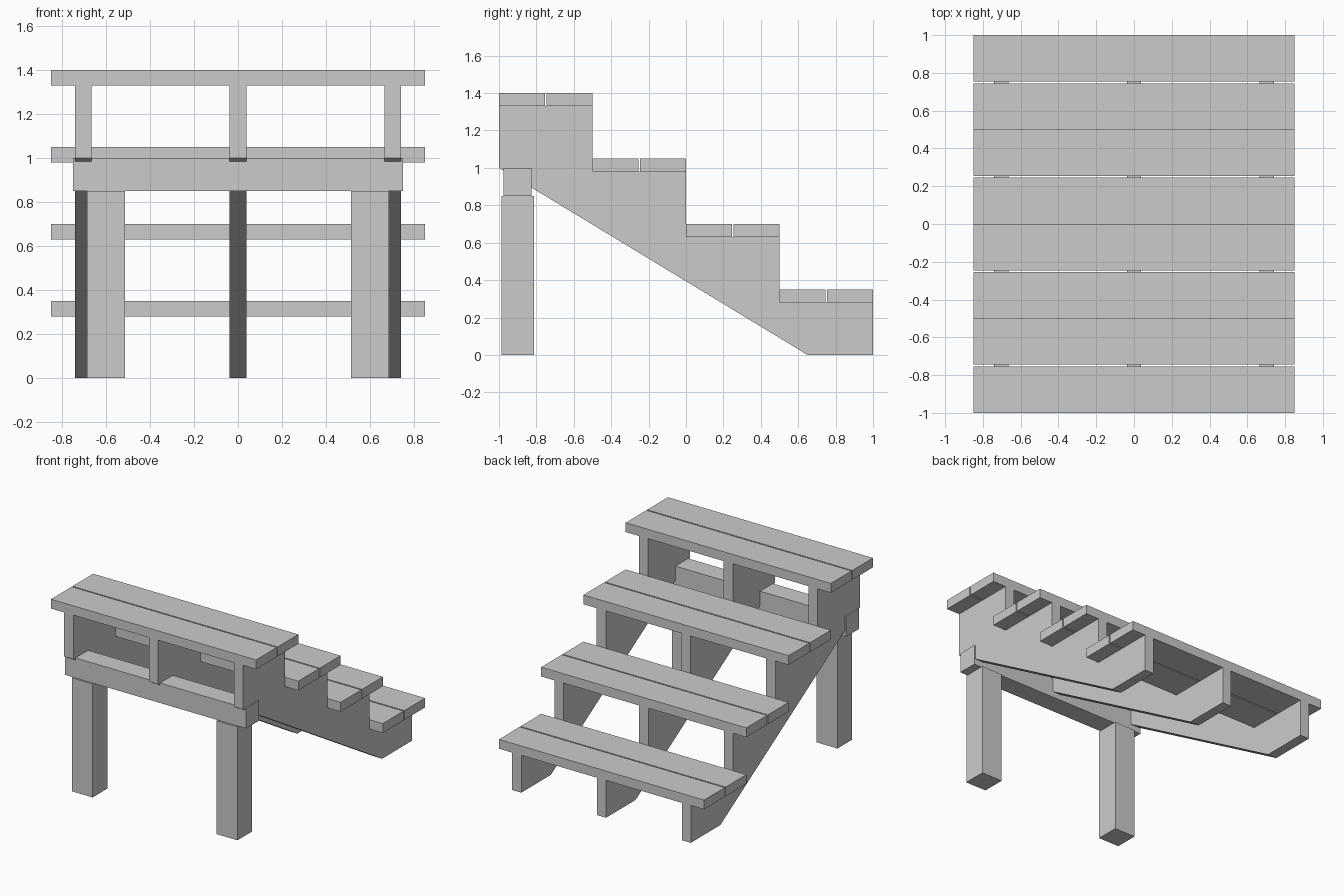
import bpy

if "Cube" in bpy.data.objects:
    bpy.data.objects.remove(bpy.data.objects["Cube"])

grey = bpy.data.materials.new("plain grey")
grey.diffuse_color = (0.6, 0.6, 0.6, 1)
grey.use_nodes = True
grey.node_tree.nodes["Principled BSDF"].inputs["Base Color"].default_value = grey.diffuse_color


def extrude_x(name, profile, x0, x1):
    """Solid made by extruding a (y, z) outline from x0 to x1."""
    n = len(profile)
    verts = [(x, y, z) for x in (x0, x1) for y, z in profile]
    faces = [tuple(reversed(range(n))), tuple(range(n, 2 * n))]
    faces += [(i, (i + 1) % n, (i + 1) % n + n, i + n) for i in range(n)]
    mesh = bpy.data.meshes.new(name)
    mesh.from_pydata(verts, [], faces)
    mesh.materials.append(grey)
    obj = bpy.data.objects.new(name, mesh)
    bpy.context.collection.objects.link(obj)
    return obj


def box(name, x0, x1, y0, y1, z0, z1):
    return extrude_x(name, [(y0, z0), (y1, z0), (y1, z1), (y0, z1)], x0, x1)


STEPS, RUN, RISE, PLANK = 4, 0.5, 0.35, 0.07

# stepped stringers: sloped underside, sawtooth top
outline = [(-1, 1.0), (0.65, 0), (1, 0)]
for i in range(STEPS):
    y = 1 - i * RUN
    z = (i + 1) * RISE - PLANK
    outline += [(y, z), (y - RUN, z)]
for x in (-0.7025, 0, 0.7025):
    extrude_x("stringer", outline, x - 0.0375, x + 0.0375)

# treads, two planks each
for i in range(STEPS):
    y, top = 1 - i * RUN, (i + 1) * RISE
    box("tread_plank_back", -0.85, 0.85, y - 0.245, y, top - PLANK, top)
    box("tread_plank_front", -0.85, 0.85, y - RUN, y - 0.255, top - PLANK, top)

# cross beam and the two posts under it
box("cross_beam", -0.75, 0.75, -0.975, -0.825, 0.85, 1.0)
for x in (-0.6, 0.6):
    box("post", x - 0.0865, x + 0.0865, -0.987, -0.813, 0, 0.85)
